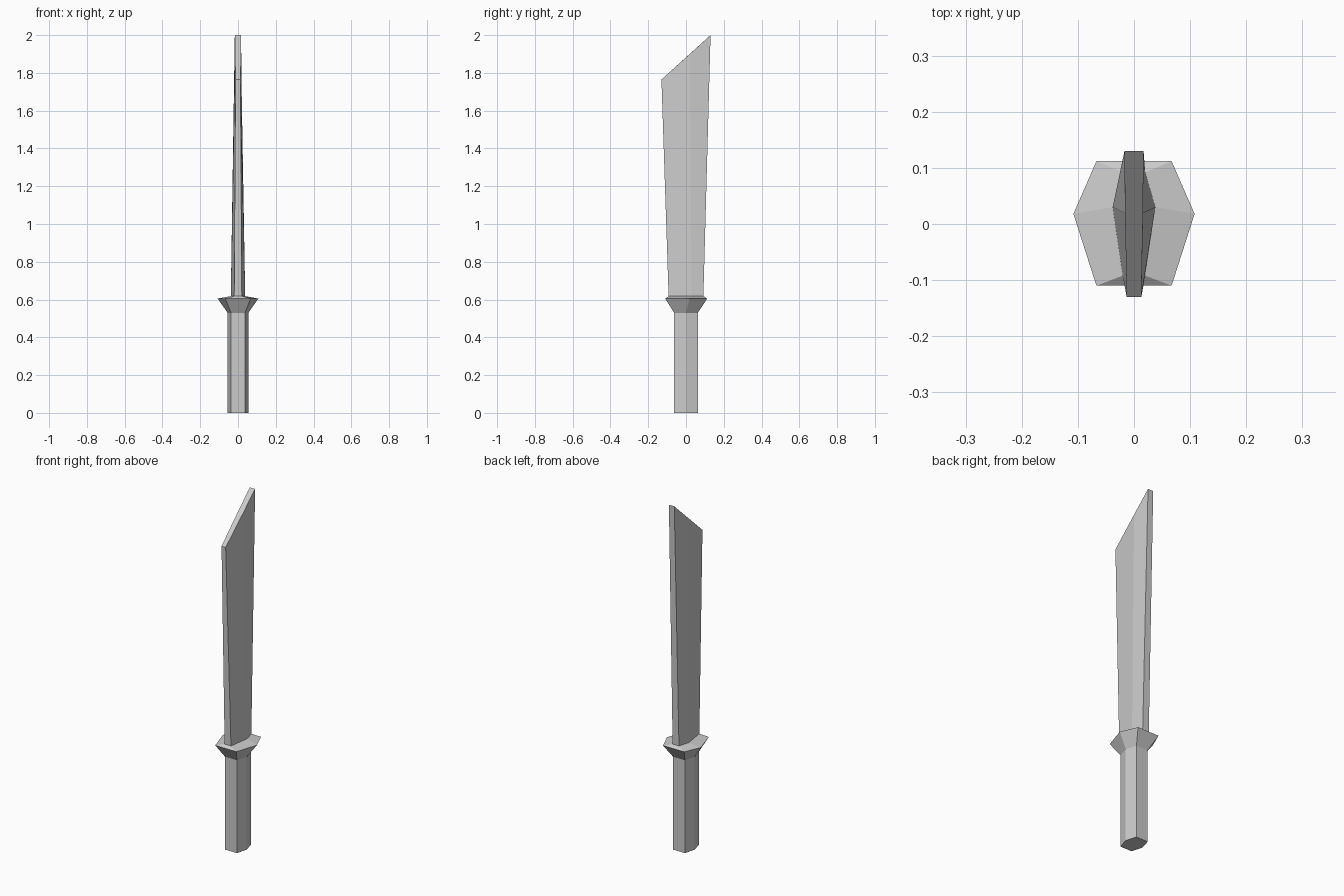
import bpy, bmesh

if "Cube" in bpy.data.objects:
    bpy.data.objects.remove(bpy.data.objects["Cube"])


def ring(back, mid, front):
    """Six-sided section, mirrored in x; each argument is (half width, y, z)."""
    right = [back, mid, front]
    return [(x, y, z) for x, y, z in right] + [(-x, y, z) for x, y, z in reversed(right)]


def loft(name, sections, cap_bottom=False, cap_top=False):
    bm = bmesh.new()
    rows = [[bm.verts.new(p) for p in s] for s in sections]
    for low, high in zip(rows, rows[1:]):
        for i in range(6):
            j = (i + 1) % 6
            bm.faces.new((low[i], low[j], high[j], high[i]))
    if cap_bottom:
        bm.faces.new(rows[0])
    if cap_top:
        bm.faces.new(rows[-1])
    bmesh.ops.recalc_face_normals(bm, faces=bm.faces)
    # open sections still need to face away from the long axis
    if sum(f.normal.x * f.calc_center_median().x for f in bm.faces) < 0:
        bmesh.ops.reverse_faces(bm, faces=bm.faces)
    mesh = bpy.data.meshes.new(name)
    bm.to_mesh(mesh)
    bm.free()
    obj = bpy.data.objects.new(name, mesh)
    bpy.context.collection.objects.link(obj)
    return obj


def grip_ring(z):
    return ring((0.037, 0.063, z), (0.055, 0.0, z), (0.037, -0.063, z))


guard_rim = ring((0.067, 0.112, 0.605), (0.108, 0.018, 0.605), (0.067, -0.11, 0.605))
blade_root = ring((0.02, 0.092, 0.618), (0.038, 0.03, 0.618), (0.02, -0.092, 0.618))
blade_tip = ring((0.017, 0.13, 2.0), (0.016, 0.02, 1.90), (0.013, -0.13, 1.765))

# Hexagonal handle
loft("handle", [grip_ring(0.0), grip_ring(0.53)], cap_bottom=True)
# Flared guard
loft("guard", [grip_ring(0.53), guard_rim, blade_root])
# Tapered blade with slanted tip
loft("blade", [blade_root, blade_tip], cap_top=True)
